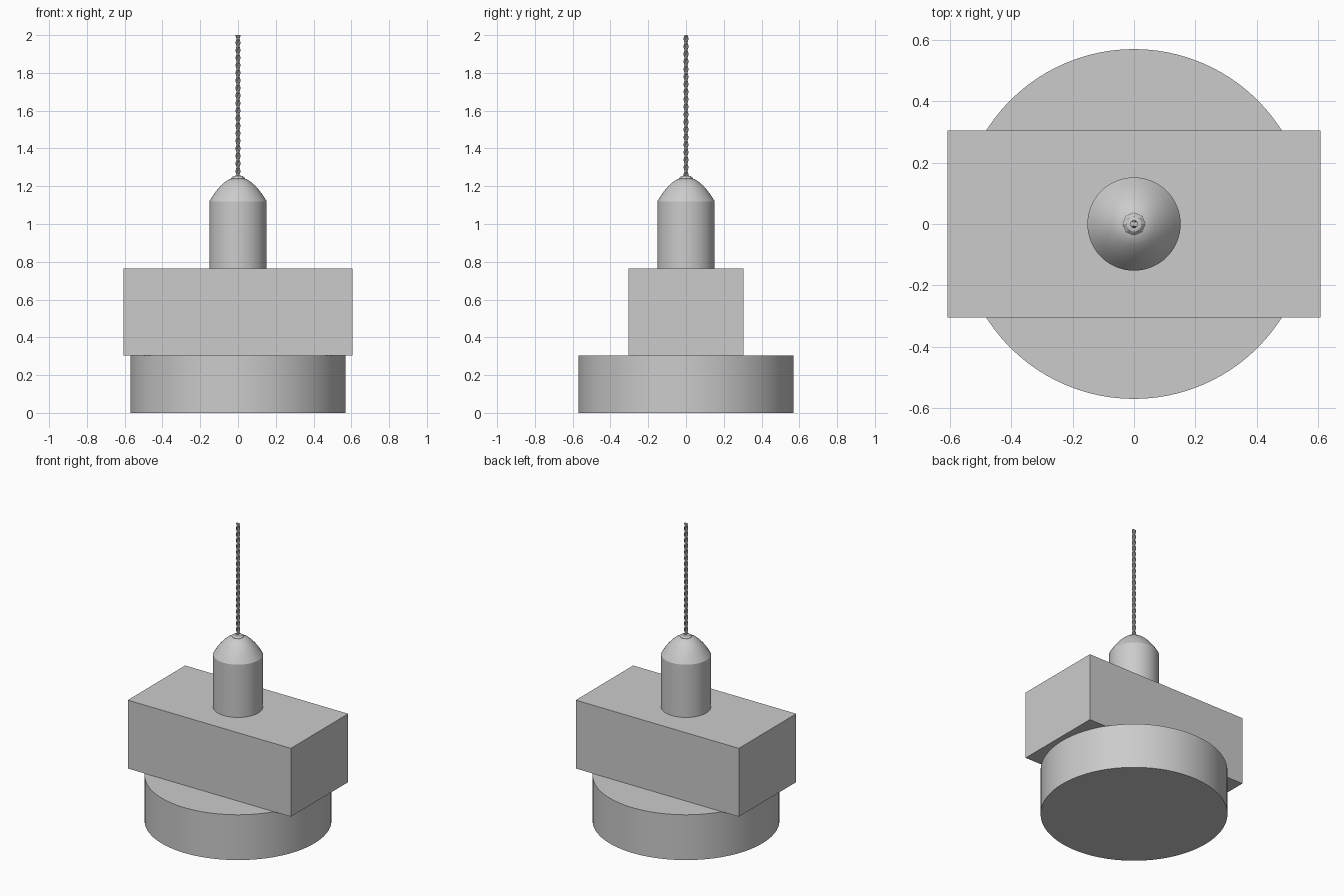
import bpy
import math
from mathutils import Vector

cube = bpy.data.objects.get("Cube")
if cube:
    bpy.data.objects.remove(cube, do_unlink=True)

# Single grey finish
grey = bpy.data.materials.new("plain_grey")
grey.use_nodes = True
colour = (0.6, 0.6, 0.6, 1)
grey.diffuse_color = colour
grey.node_tree.nodes["Principled BSDF"].inputs["Base Color"].default_value = colour


def finish(obj, name, smooth=True):
    obj.name = name
    obj.data.materials.append(grey)
    if smooth:
        bpy.ops.object.select_all(action="DESELECT")
        obj.select_set(True)
        bpy.context.view_layer.objects.active = obj
        bpy.ops.object.shade_smooth_by_angle(angle=math.radians(30))
    return obj


def mesh_object(name, verts, faces, smooth=True):
    mesh = bpy.data.meshes.new(name)
    mesh.from_pydata(verts, [], faces)
    obj = bpy.data.objects.new(name, mesh)
    bpy.context.collection.objects.link(obj)
    return finish(obj, name, smooth)


def skin(name, rings, smooth=True):
    """Join equal rings of points into a closed, capped tube."""
    n = len(rings[0])
    verts = [p for ring in rings for p in ring]
    faces = [(i * n + j, i * n + (j + 1) % n, (i + 1) * n + (j + 1) % n, (i + 1) * n + j)
             for i in range(len(rings) - 1) for j in range(n)]
    faces.append(tuple(reversed(range(n))))
    faces.append(tuple(range(len(verts) - n, len(verts))))
    return mesh_object(name, verts, faces, smooth)


def lathe(name, profile, sides):
    angles = [2 * math.pi * j / sides for j in range(sides)]
    return skin(name, [[(r * math.cos(a), r * math.sin(a), z) for a in angles]
                       for r, z in profile])


# Round base drum
lathe("base_drum", [(0.57, 0), (0.57, 0.305)], 96)

# Rectangular block across the drum
bpy.ops.mesh.primitive_cube_add(size=1, location=(0, 0, 0.535))
block = bpy.context.object
block.scale = (1.214, 0.61, 0.46)
bpy.ops.object.transform_apply(location=False, rotation=False, scale=True)
finish(block, "cross_block", smooth=False)

# Cable holder with its domed cap
lathe("holder_body", [(0.152, 0.765), (0.152, 1.12)], 64)
lathe("holder_cap", [(0.152, 1.12), (0.132, 1.152), (0.113, 1.178), (0.092, 1.202),
                     (0.07, 1.222), (0.05, 1.235), (0.028, 1.242)], 64)

# Small collar where the cable enters
lathe("cable_collar", [(0.04, 1.225), (0.036, 1.243), (0.026, 1.253), (0.014, 1.256)], 8)

# Cable of two strands, wound a quarter turn per step
STEPS, BOTTOM, TOP = 38, 1.24, 2.0
for strand, phase in (("first", 0), ("second", math.pi)):
    rings = []
    for i in range(STEPS + 1):
        turn = phase + i * math.pi / 2
        centre = Vector((math.cos(turn), math.sin(turn), 0)) * 0.006
        centre.z = BOTTOM + (TOP - BOTTOM) * i / STEPS
        rings.append([centre + Vector((math.cos(a), math.sin(a), 0)) * 0.008
                      for a in (k * math.pi / 4 for k in range(8))])
    skin(f"cable_strand_{strand}", rings)
